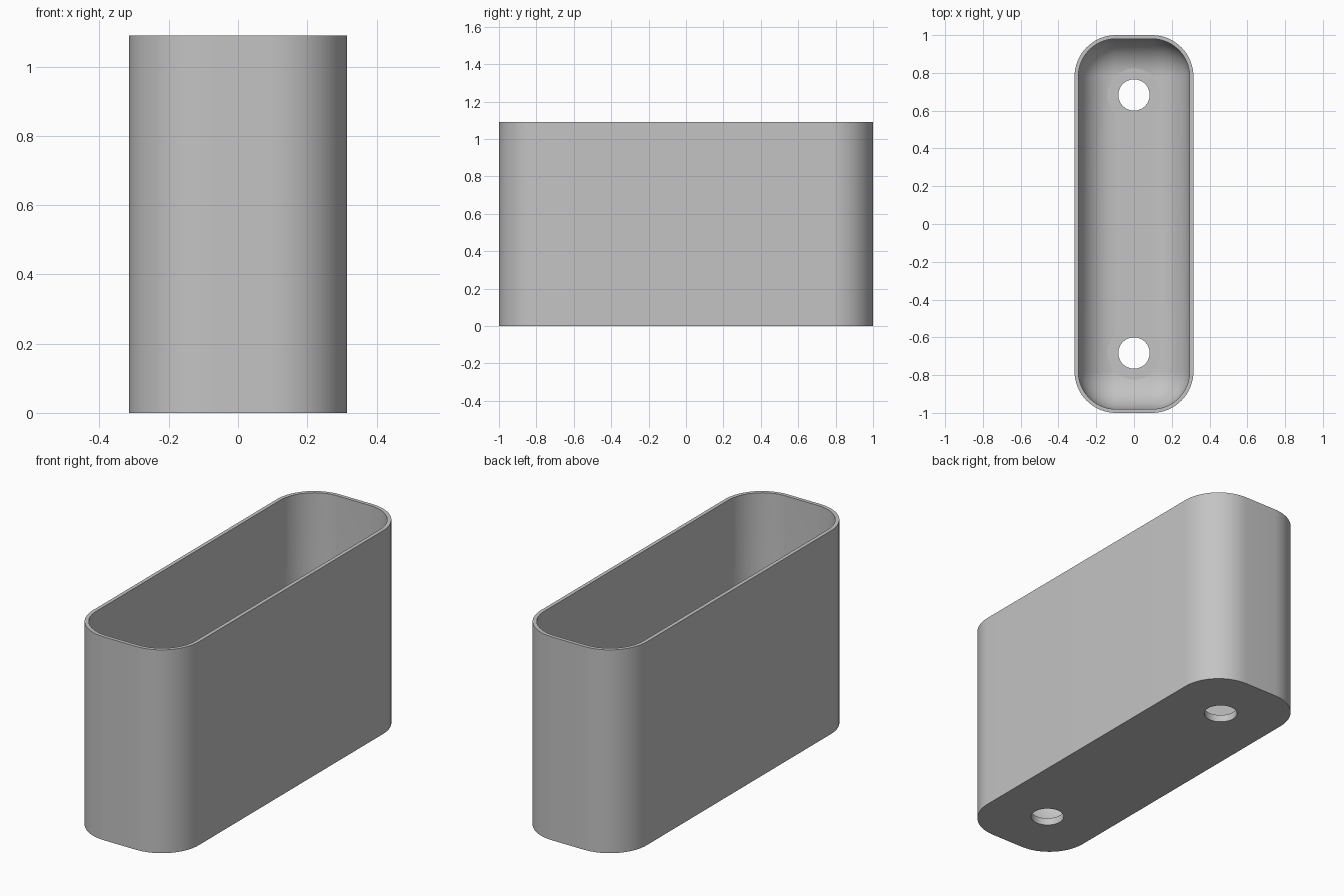
import bpy, bmesh, math

cube = bpy.data.objects.get("Cube")
if cube:
    bpy.data.objects.remove(cube, do_unlink=True)

HEIGHT, FLOOR = 1.09, 0.04
CORE_X, CORE_Y = 0.095, 0.78      # centres of the corner arcs
R_OUT, R_IN = 0.22, 0.2           # outer and inner corner radii
HOLE_Y, HOLE_R, SEAT_R = 0.683, 0.083, 0.14
ARC, FILLET = 16, 12              # segments per quarter turn

grey = bpy.data.materials.new("light_grey")
grey.use_nodes = True
grey.diffuse_color = (0.55, 0.55, 0.55, 1)
grey.node_tree.nodes["Principled BSDF"].inputs["Base Color"].default_value = grey.diffuse_color


def ring(bm, r, z):
    """Rounded rectangle of vertices at height z."""
    verts = []
    for q, (sx, sy) in enumerate([(1, 1), (-1, 1), (-1, -1), (1, -1)]):
        for i in range(ARC + 1):
            a = (q + i / ARC) * math.pi / 2
            verts.append(bm.verts.new((sx * CORE_X + r * math.cos(a),
                                       sy * CORE_Y + r * math.sin(a), z)))
    return verts


# Shell: outer wall, rim, inner wall, rounded cavity floor
levels = [(R_OUT, 0), (R_OUT, HEIGHT), (R_IN, HEIGHT)]
for i in range(FILLET + 1):
    a = i / FILLET * math.pi / 2
    levels.append((R_IN * math.cos(a), FLOOR + R_IN * (1 - math.sin(a))))
bm = bmesh.new()
rings = [ring(bm, r, z) for r, z in levels]
for low, high in zip(rings, rings[1:]):
    for i in range(len(low)):
        j = (i + 1) % len(low)
        bm.faces.new((low[i], low[j], high[j], high[i]))
bm.faces.new(rings[0][::-1])
bm.faces.new(rings[-1])
bmesh.ops.remove_doubles(bm, verts=bm.verts, dist=0.0001)
bmesh.ops.recalc_face_normals(bm, faces=bm.faces)
mesh = bpy.data.meshes.new("holder_body")
bm.to_mesh(mesh)
bm.free()
body = bpy.data.objects.new("holder_body", mesh)
bpy.context.collection.objects.link(body)
mesh.materials.append(grey)


def cut(radius, y, bottom, top):
    """Subtract a vertical cylinder from the body."""
    bpy.ops.mesh.primitive_cylinder_add(vertices=48, radius=radius, depth=top - bottom,
                                        location=(0, y, (top + bottom) / 2))
    cutter = bpy.context.object
    cutter.name = "hole_cutter"
    cutter.hide_render = True
    cutter.data.materials.append(grey)
    mod = body.modifiers.new("cut", "BOOLEAN")
    mod.operation, mod.solver, mod.object = "DIFFERENCE", "EXACT", cutter
    bpy.context.view_layer.objects.active = body
    bpy.ops.object.modifier_apply(modifier=mod.name)
    bpy.data.objects.remove(cutter, do_unlink=True)


# Screw holes with shallow seats in the floor
for side in (-1, 1):
    cut(SEAT_R, side * HOLE_Y, FLOOR - 0.001, 0.3)
    cut(HOLE_R, side * HOLE_Y, -0.1, 0.3)

# Smooth rounded walls, crisp rim and hole edges
bpy.ops.object.select_all(action="DESELECT")
body.select_set(True)
bpy.context.view_layer.objects.active = body
bpy.ops.object.shade_smooth_by_angle(angle=math.radians(30))
